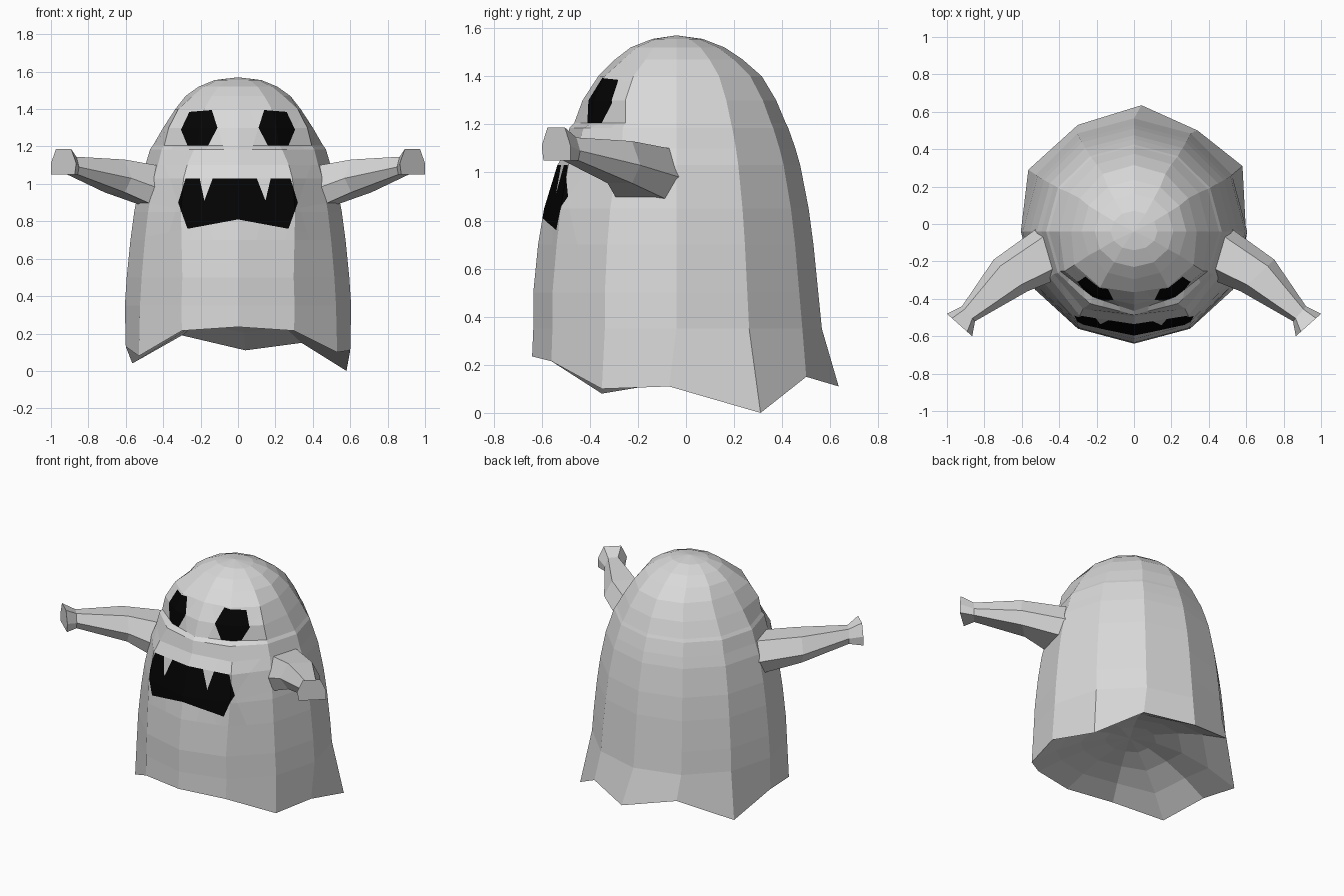
import bpy, bmesh, math
from mathutils import Vector

if "Cube" in bpy.data.objects:
    bpy.data.objects.remove(bpy.data.objects["Cube"])


def material(name, c):
    m = bpy.data.materials.new(name)
    m.diffuse_color = (c, c, c, 1)
    m.use_nodes = True
    m.node_tree.nodes["Principled BSDF"].inputs["Base Color"].default_value = m.diffuse_color
    return m


CLOTH = material("pale_cloth", 0.69)
BLACK = material("black", 0.001)
CY = -0.04  # depth of the body axis


def make_object(name, bm):
    me = bpy.data.meshes.new(name)
    bm.to_mesh(me)
    bm.free()
    for m in (CLOTH, BLACK):
        me.materials.append(m)
    ob = bpy.data.objects.new(name, me)
    bpy.context.collection.objects.link(ob)
    return ob


def loft(bm, rings):
    vs = [[bm.verts.new(p) for p in r] for r in rings]
    n = len(vs[0])
    for a, b in zip(vs, vs[1:]):
        for i in range(n):
            j = (i + 1) % n
            bm.faces.new((a[i], a[j], b[j], b[i]))
    return vs


def inside(x, z, poly):
    hit = False
    for (ax, az), (bx, bz) in zip(poly, poly[1:] + poly[:1]):
        if (az > z) != (bz > z) and x < (bx - ax) * (z - az) / (bz - az) + ax:
            hit = not hit
    return hit


# Ragged hem, counted from the front towards +x
hem = [(0, -.64, .235), (.3, -.56, .215), (.53, -.35, .10), (.6, -.07, .11),
       (.58, .31, 0), (.34, .5, .15), (.04, .635, .11), (-.3, .53, .19),
       (-.565, .29, .04), (-.6, -.05, .13), (-.53, -.35, .08), (-.3, -.56, .215)]
# Body rings: height, half width, front depth, back depth
levels = [(.35, .605, .595, .605), (.5, .595, .595, .59), (.7, .575, .575, .57),
          (.85, .555, .55, .55), (1.03, .52, .495, .515), (1.1, .495, .455, .495),
          (1.185, .47, .445, .465), (1.205, .455, .425, .455), (1.3, .40, .39, .415),
          (1.4, .335, .325, .355), (1.47, .28, .255, .275), (1.52, .21, .19, .20),
          (1.555, .125, .10, .11)]
# Face shape: height -> x and y factors of the 30 degree and 60 degree corners
face = {.7: (1.05, 1, 1, 1), .85: (1.1, 1.01, 1, 1), 1.03: (1.12, 1.05, 1, 1),
        1.1: (1.1, 1.05, 1, 1), 1.205: (.97, .95, 1, 1),
        1.3: (1.03, 1.02, 1.07, 1.09), 1.4: (1.08, 1.06, 1.1, 1.1)}

rings = [hem]
for z, rx, f, b in levels:
    ring = []
    for i in range(12):
        a = i * math.pi / 6
        kx = ky = 1
        if z in face and i in (1, 11):
            kx, ky = face[z][:2]
        elif z in face and i in (2, 10):
            kx, ky = face[z][2:]
        d = f if math.cos(a) > 0 else b
        ring.append((rx * kx * math.sin(a), CY - d * ky * math.cos(a), z))
    rings.append(ring)

# Shallow domed underside, listed from its centre out to the hem
APEX = .33
under = [[(x * t, CY + (y - CY) * t, z + (APEX - z) * (1 - t * t)) for x, y, z in hem]
         for t in (.25, .5, .75)]

bm = bmesh.new()
vs = loft(bm, under + rings)
top = bm.verts.new((0, CY, 1.57))
low = bm.verts.new((0, CY, APEX))
for i in range(12):
    j = (i + 1) % 12
    bm.faces.new((vs[-1][i], vs[-1][j], top))
    bm.faces.new((vs[0][j], vs[0][i], low))
bmesh.ops.recalc_face_normals(bm, faces=bm.faces)


# Cut a flat outline into the front faces and paint what lies inside
def paint(poly):
    xs, zs = [p[0] for p in poly], [p[1] for p in poly]

    def near():
        out = []
        for f in bm.faces:
            fx, fz = [v.co.x for v in f.verts], [v.co.z for v in f.verts]
            if (f.calc_center_median().y < -.15 and max(fx) > min(xs) and min(fx) < max(xs)
                    and max(fz) > min(zs) and min(fz) < max(zs) and min(fz) > .4):
                out.append(f)
        return out

    for (ax, az), (bx, bz) in zip(poly, poly[1:] + poly[:1]):
        fs = near()
        geom = fs + list({e for f in fs for e in f.edges}) + list({v for f in fs for v in f.verts})
        bmesh.ops.bisect_plane(bm, geom=geom, dist=1e-5, plane_co=Vector((ax, 0, az)),
                               plane_no=Vector((bz - az, 0, ax - bx)).normalized())
    for f in near():
        c = f.calc_center_median()
        if inside(c.x, c.z, poly):
            f.material_index = 1


# Mouth with two fangs
paint([(-.28, 1.03), (-.205, 1.03), (-.18, .91), (-.135, 1.03), (.10, 1.03), (.147, .91),
       (.175, 1.03), (.28, 1.03), (.32, .9), (.27, .76), (0, .81), (-.27, .76), (-.32, .9)])
# Eyes
eye = [(.26, 1.385), (.14, 1.395), (.11, 1.30), (.16, 1.205), (.27, 1.205), (.305, 1.29)]
for s in (-1, 1):
    paint([(s * x, z) for x, z in eye])
make_object("body", bm)

# Arms: hexagonal sections given by inner point, outer point, bottom, middle, top
# and the span of the bottom edge
sections = [((.42, -.30), (.50, -.01), .875, .975, 1.10, .07, .85),
            ((.57, -.36), (.75, -.19), .955, 1.03, 1.13, .2, .8),
            ((.85, -.52), (.92, -.44), 1.05, 1.09, 1.145, .1, .9),
            ((.865, -.60), (1.0, -.48), 1.05, 1.11, 1.187, .06, 1.0)]
for side, s in (("left", -1), ("right", 1)):
    bm = bmesh.new()
    loops = []
    for (ix, iy), (ox, oy), lo, mid, hi, b0, b1 in sections:
        loops.append([(s * (ix + (ox - ix) * t), iy + (oy - iy) * t, z) for t, z in
                      ((0, mid), (.2, hi), (.8, hi), (1, mid), (b1, lo), (b0, lo))])
    a = loft(bm, loops)
    bm.faces.new(a[0])
    bm.faces.new(a[-1])
    bmesh.ops.recalc_face_normals(bm, faces=bm.faces)
    make_object(side + "_arm", bm)
